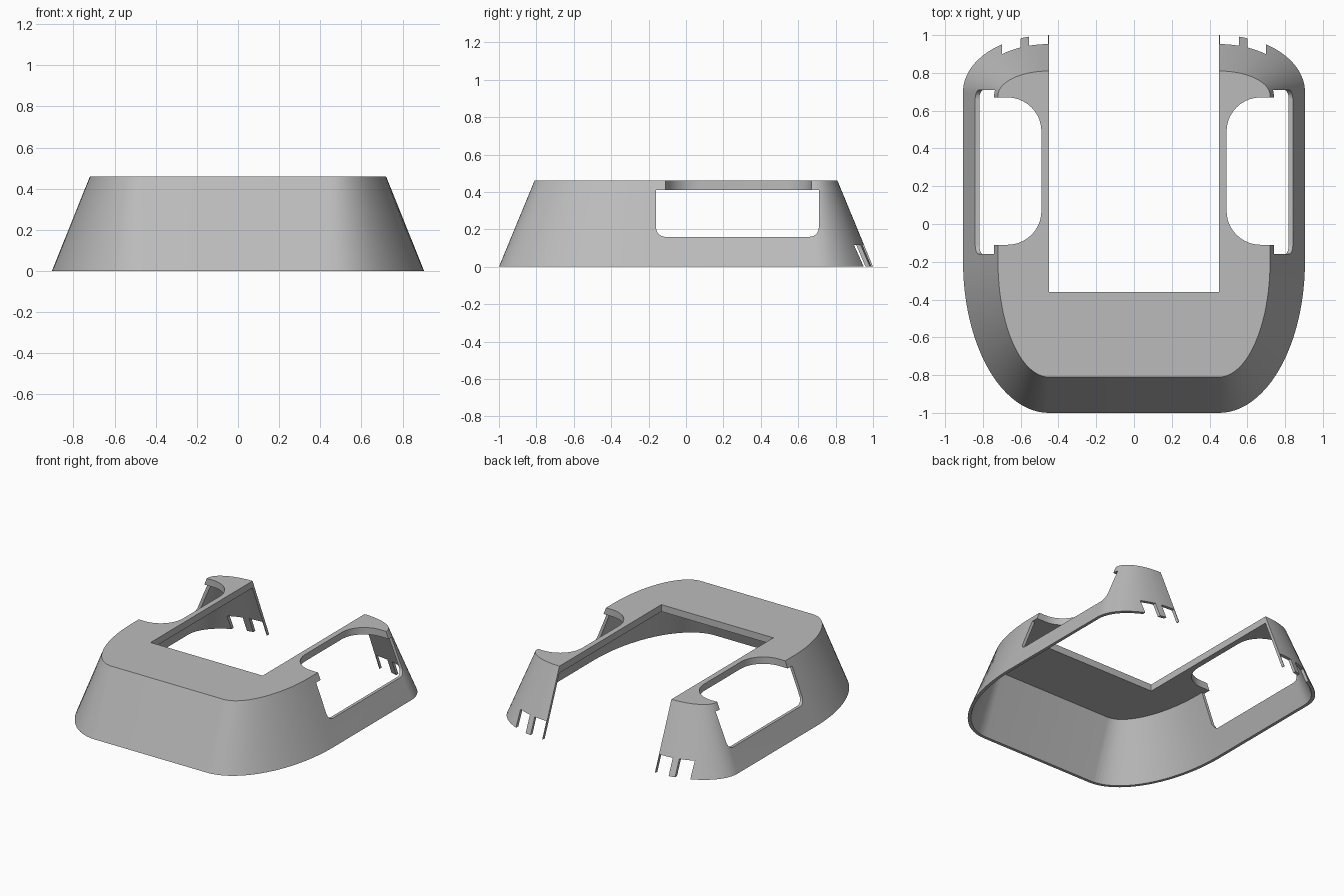
import bpy, bmesh, math
from mathutils import Vector

old = bpy.data.objects.get("Cube")
if old:
    bpy.data.objects.remove(old, do_unlink=True)

TOP, PLATE, WALL = 0.46, 0.41, 0.022
STRAIGHT = 0.45   # half width of the straight front edge, and of the slot

grey = bpy.data.materials.new("plain grey")
grey.use_nodes = True
colour = (0.5, 0.5, 0.5, 1)
grey.diffuse_color = colour
grey.node_tree.nodes["Principled BSDF"].inputs["Base Color"].default_value = colour


def outline(z, inset=0.0, steps=24):
    """Rounded plan of the tapered body at height z."""
    hx = 0.905 - 0.402 * z - inset
    hy = 1 - 0.413 * z - inset
    front, back = -0.2, 0.7 - 0.043 * z - inset / 2
    half = []
    for i in range(steps + 1):
        a = math.pi / 2 * i / steps
        half.append((STRAIGHT + (hx - STRAIGHT) * math.sin(a),
                     front - (hy + front) * math.cos(a)))
    for i in range(steps + 1):
        a = math.pi / 2 * i / steps
        half.append((STRAIGHT + (hx - STRAIGHT) * math.cos(a),
                     back + (hy - back) * math.sin(a)))
    ring = half + [(-x, y) for x, y in reversed(half)]
    return [Vector((x, y, z)) for x, y in ring]


def loft(name, lower, upper):
    """Closed solid between two matching rings."""
    bm = bmesh.new()
    a = [bm.verts.new(p) for p in lower]
    b = [bm.verts.new(p) for p in upper]
    bm.faces.new(a)
    bm.faces.new(b)
    for i in range(len(a)):
        j = (i + 1) % len(a)
        bm.faces.new((a[i], a[j], b[j], b[i]))
    bmesh.ops.recalc_face_normals(bm, faces=bm.faces)
    mesh = bpy.data.meshes.new(name)
    bm.to_mesh(mesh)
    bm.free()
    ob = bpy.data.objects.new(name, mesh)
    bpy.context.collection.objects.link(ob)
    return ob


def rounded(u0, u1, v0, v1, radii):
    """Rectangle with one radius per corner, counter-clockwise from (u0, v0)."""
    pts = []
    corners = [(u0, v0, 1, 1), (u1, v0, -1, 1), (u1, v1, -1, -1), (u0, v1, 1, -1)]
    for k, ((u, v, su, sv), r) in enumerate(zip(corners, radii)):
        n = 10 if r else 0
        for i in range(n + 1):
            a = math.pi + math.pi / 2 * (k + i / max(n, 1))
            pts.append((u + su * r + r * math.cos(a), v + sv * r + r * math.sin(a)))
    return pts


def cut(body, cutter):
    """Subtract a cutter from the body and discard it."""
    cutter.hide_render = True
    mod = body.modifiers.new("cut", "BOOLEAN")
    mod.operation, mod.solver, mod.object = "DIFFERENCE", "EXACT", cutter
    bpy.context.view_layer.objects.active = body
    bpy.ops.object.modifier_apply(modifier=mod.name)
    bpy.data.objects.remove(cutter, do_unlink=True)


def box(x0, x1, y0, y1, z0, z1):
    plan = rounded(x0, x1, y0, y1, (0, 0, 0, 0))
    return loft("box_cutter", [Vector((x, y, z0)) for x, y in plan],
                [Vector((x, y, z1)) for x, y in plan])


# Tapered body, hollowed from below to leave a top plate and thin walls
body = loft("tapered_housing", outline(0), outline(TOP))
cut(body, loft("hollow_cutter", outline(-0.05, WALL), outline(PLATE, WALL)))

# Slot through the plate and the rear wall
cut(body, box(-STRAIGHT, STRAIGHT, -0.36, 1.3, -0.2, 0.7))

for side in (1, -1):
    # Side window in the sloping wall
    window = rounded(-0.16, 0.71, 0.16, PLATE, (0.05, 0.05, 0, 0))
    cut(body, loft("window_cutter", [Vector((side * 0.6, y, z)) for y, z in window],
                   [Vector((side * 1.2, y, z)) for y, z in window]))
    # Rounded bite out of the plate above the window
    bite = rounded(0.49, 1.2, -0.11, 0.67, (0.18, 0, 0, 0.18))
    cut(body, loft("bite_cutter", [Vector((side * x, y, 0.4)) for x, y in bite],
                   [Vector((side * x, y, 0.6)) for x, y in bite]))
    # Notches that leave the small rear prongs
    for inner, outer in ((0.455, 0.555), (0.60, 0.70)):
        x0, x1 = sorted((side * inner, side * outer))
        cut(body, box(x0, x1, 0.8, 1.2, -0.1, 0.115))

body.data.materials.clear()
body.data.materials.append(grey)
for ob in bpy.context.selected_objects:
    ob.select_set(False)
body.select_set(True)
bpy.context.view_layer.objects.active = body
bpy.ops.object.shade_smooth_by_angle(angle=math.radians(30))
